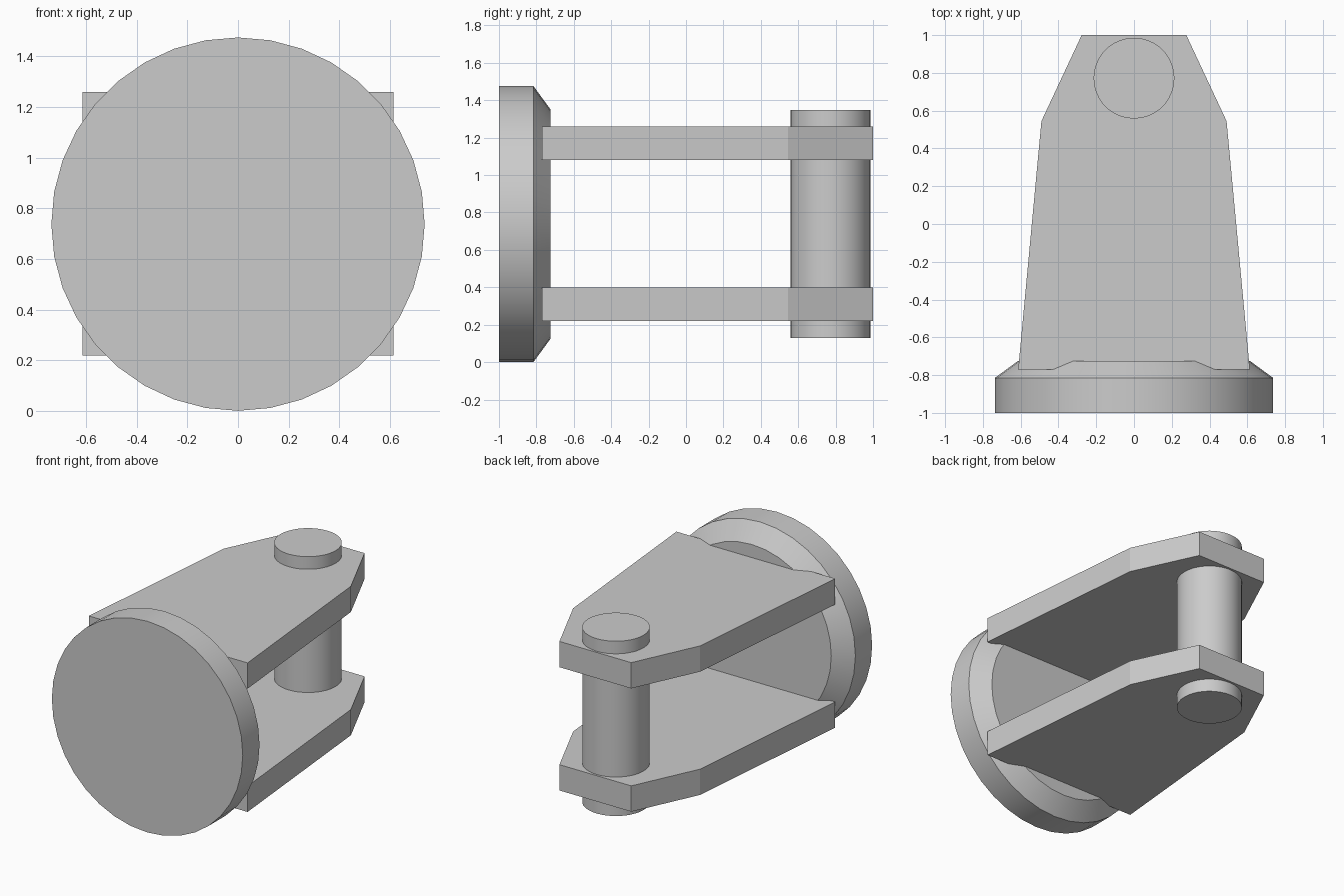
import bpy
import bmesh
from math import radians
from mathutils import Matrix

if "Cube" in bpy.data.objects:
    bpy.data.objects.remove(bpy.data.objects["Cube"], do_unlink=True)

GREY = (0.6, 0.6, 0.6, 1.0)
grey = bpy.data.materials.new("plain grey")
grey.use_nodes = True
grey.diffuse_color = GREY
grey.node_tree.nodes["Principled BSDF"].inputs["Base Color"].default_value = GREY

SIDES = 36
MID_Z = 0.738


def finish(name, bm, smooth=False):
    bmesh.ops.recalc_face_normals(bm, faces=bm.faces)
    mesh = bpy.data.meshes.new(name)
    bm.to_mesh(mesh)
    bm.free()
    mesh.materials.append(grey)
    obj = bpy.data.objects.new(name, mesh)
    bpy.context.collection.objects.link(obj)
    if smooth:
        bpy.ops.object.select_all(action="DESELECT")
        obj.select_set(True)
        bpy.context.view_layer.objects.active = obj
        bpy.ops.object.shade_smooth_by_angle(angle=radians(30))
    return obj


def extrude_up(bm, face, height):
    top = bmesh.ops.extrude_face_region(bm, geom=[face])["geom"]
    verts = [v for v in top if isinstance(v, bmesh.types.BMVert)]
    bmesh.ops.translate(bm, verts=verts, vec=(0, 0, height))
    return verts


# Round base disc: straight rim, then a bevel down to the flat back face
bm = bmesh.new()
ring = bmesh.ops.create_circle(bm, cap_ends=True, segments=SIDES, radius=0.737)
verts = extrude_up(bm, bm.faces[:][0], 0.185)
cap = next(f for f in bm.faces if all(v in verts for v in f.verts))
bevel = extrude_up(bm, cap, 0.09)
bmesh.ops.scale(bm, verts=bevel, vec=(0.614 / 0.737, 0.614 / 0.737, 1))
# Drop the inner caps left behind by extruding
inner = [f for f in bm.faces if len(f.verts) > 4
         and all(abs(v.co.z - 0.185) < 0.001 for v in f.verts)]
bmesh.ops.delete(bm, geom=inner, context="FACES_ONLY")
bmesh.ops.transform(bm, verts=bm.verts, matrix=Matrix.Translation((0, -1, MID_Z))
                    @ Matrix.Rotation(radians(-90), 4, "X"))
finish("base_disc", bm, smooth=True)

# Two tapered arm plates
HALF_OUTLINE = [(0.613, -0.77), (0.49, 0.545), (0.277, 1.0)]
outline = HALF_OUTLINE + [(-x, y) for x, y in reversed(HALF_OUTLINE)]
for name, bottom in (("lower_arm", 0.22), ("upper_arm", 1.08)):
    bm = bmesh.new()
    face = bm.faces.new([bm.verts.new((x, y, bottom)) for x, y in outline])
    extrude_up(bm, face, 0.18)
    finish(name, bm)

# Cross pin through both arms
bm = bmesh.new()
bmesh.ops.create_cone(bm, cap_ends=True, segments=SIDES, radius1=0.214,
                      radius2=0.214, depth=1.22,
                      matrix=Matrix.Translation((0, 0.772, MID_Z)))
finish("cross_pin", bm, smooth=True)
